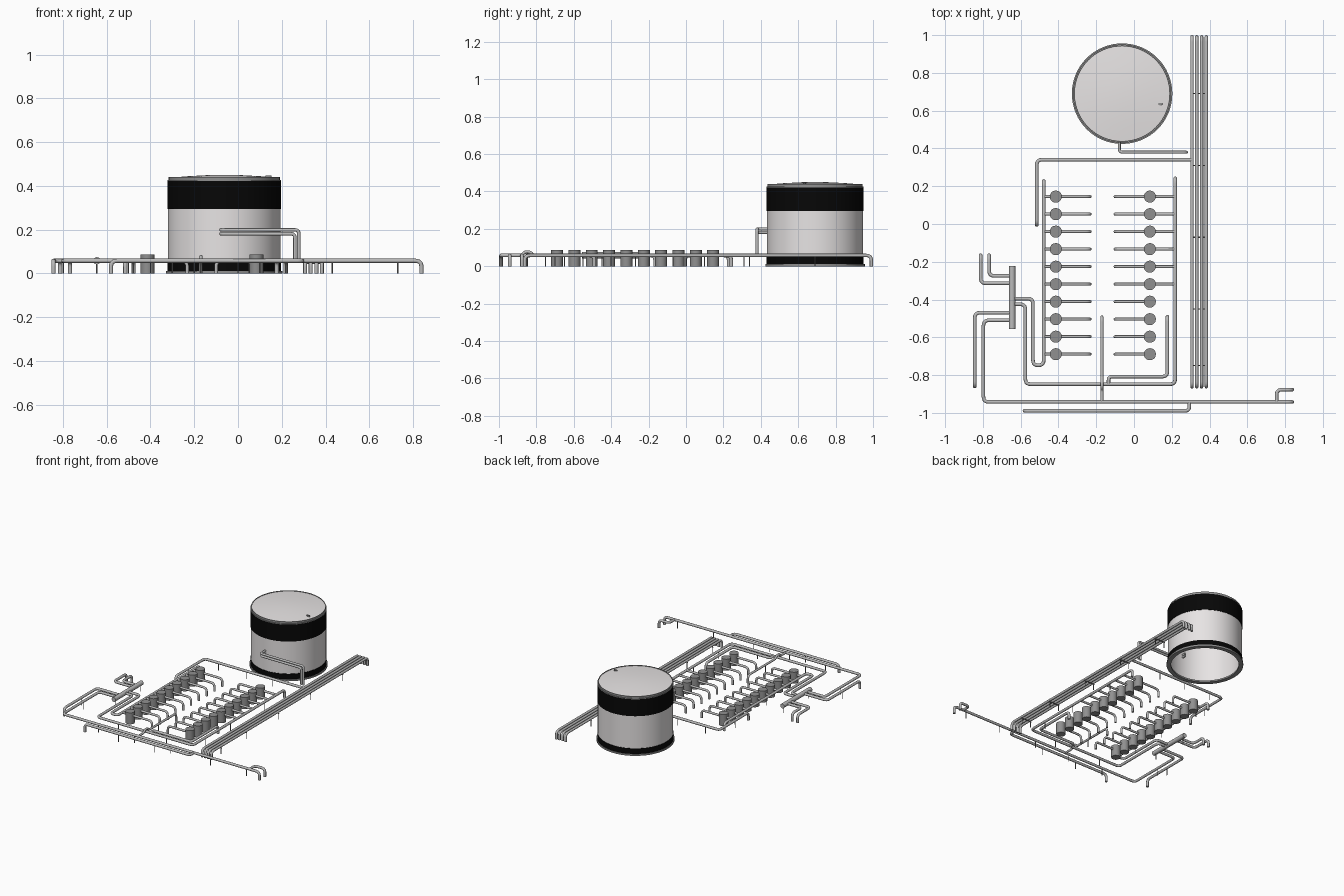
import bpy, bmesh, math
from mathutils import Vector

if "Cube" in bpy.data.objects:
    bpy.data.objects.remove(bpy.data.objects["Cube"])


def mat(name, v):
    m = bpy.data.materials.new(name)
    m.diffuse_color = (v[0], v[1], v[2], 1)
    m.use_nodes = True
    m.node_tree.nodes["Principled BSDF"].inputs["Base Color"].default_value = m.diffuse_color
    return m


LIGHT = mat("light_grey_paint", (0.80, 0.775, 0.775))
BLACK = mat("black_paint", (0.002, 0.002, 0.002))
METAL = mat("metal_grey", (0.28, 0.28, 0.28))
PIPE = mat("pipe_grey", (0.50, 0.50, 0.50))
Z, R = 0.058, 0.0095


def add(name, mesh, mats, angle=35):
    ob = bpy.data.objects.new(name, mesh)
    bpy.context.collection.objects.link(ob)
    for m in mats:
        mesh.materials.append(m)
    bpy.ops.object.select_all(action='DESELECT')
    ob.select_set(True)
    bpy.context.view_layer.objects.active = ob
    bpy.ops.object.shade_smooth_by_angle(angle=math.radians(angle))
    return ob


def lathe(name, profile, center, m, n=64):
    """Revolve (radius, z) points around a vertical axis."""
    bm = bmesh.new()
    vs = [bm.verts.new((r, 0, z)) for r, z in profile]
    es = [bm.edges.new(p) for p in zip(vs, vs[1:])]
    bmesh.ops.spin(bm, geom=vs + es, axis=(0, 0, 1), cent=(0, 0, 0),
                   steps=n, angle=2 * math.pi)
    bmesh.ops.remove_doubles(bm, verts=bm.verts, dist=1e-5)
    bmesh.ops.recalc_face_normals(bm, faces=bm.faces)
    bmesh.ops.translate(bm, verts=bm.verts, vec=(*center, 0))
    me = bpy.data.meshes.new(name)
    bm.to_mesh(me)
    bm.free()
    return add(name, me, [m])


def rounded(pts, rad):
    """Replace path corners with small arcs."""
    pts = [Vector(p) for p in pts]
    out = [pts[0]]
    for a, b, c in zip(pts, pts[1:], pts[2:]):
        r = min(rad, (a - b).length * 0.48, (c - b).length * 0.48)
        p, q = b + (a - b).normalized() * r, b + (c - b).normalized() * r
        for i in range(6):
            t = i / 5
            out.append(p * (1 - t) ** 2 + b * 2 * t * (1 - t) + q * t * t)
    return out + [pts[-1]]


def pipes(name, paths, radius=R, m=PIPE, rad=0.028, res=4):
    cu = bpy.data.curves.new(name, 'CURVE')
    cu.dimensions = '3D'
    cu.bevel_depth, cu.bevel_resolution, cu.use_fill_caps = radius, res, True
    for path in paths:
        pts = rounded(path, rad)
        s = cu.splines.new('POLY')
        s.points.add(len(pts) - 1)
        for sp, p in zip(s.points, pts):
            sp.co = (*p, 1)
    tmp = bpy.data.objects.new(name + "_curve", cu)
    bpy.context.collection.objects.link(tmp)
    dg = bpy.context.evaluated_depsgraph_get()
    me = bpy.data.meshes.new_from_object(tmp.evaluated_get(dg))
    bpy.data.objects.remove(tmp)
    me.materials.clear()
    bm = bmesh.new()
    bm.from_mesh(me)
    bmesh.ops.remove_doubles(bm, verts=bm.verts, dist=1e-6)
    bmesh.ops.recalc_face_normals(bm, faces=bm.faces)
    bm.to_mesh(me)
    bm.free()
    return add(name, me, [m], 65)


def run(*xy, start=False, end=False):
    """Level path; start / end drop to the ground when asked."""
    p = [(x, y, Z) for x, y in xy]
    if start:
        p.insert(0, (*xy[0], 0))
    if end:
        p.append((*xy[-1], 0))
    return p


# Storage tank: open-bottomed shell, bands, rim and shallow domed roof
C = (-0.063, 0.69)
lathe("tank_wall", [(0.257, 0.01), (0.257, 0.425)], C, LIGHT)
lathe("tank_upper_band", [(0.257, 0.295), (0.26, 0.295), (0.26, 0.422), (0.25, 0.422)], C, BLACK)
lathe("tank_lower_band", [(0.258, 0.012), (0.26, 0.012), (0.26, 0.052), (0.257, 0.052)], C, BLACK)
lathe("tank_base_flange", [(0.235, 0), (0.266, 0), (0.266, 0.012), (0.235, 0.012), (0.235, 0)], C, METAL)
lathe("tank_top_rim", [(0.26, 0.422), (0.26, 0.427), (0.254, 0.427), (0.254, 0.441),
                       (0.25, 0.441), (0.25, 0.422)], C, METAL)
lathe("tank_roof", [(0.251, 0.437), (0.17, 0.444), (0.08, 0.449), (0, 0.451)], C, LIGHT)
hatch = lathe("roof_hatch", [(0, 0.448), (0.014, 0.448), (0.014, 0.438)], (0, 0), METAL, 16)
hatch.scale = (1, 0.5, 1)
hatch.location = (0.14, 0.635, 0)

# Two nested outlet pipes on the tank
pipes("tank_outlet_pipes",
      [[(-0.078, 0.46, z), (-0.078, 0.38, z), (x, 0.38, z), (x, 0.38, Z)]
       for z, x in ((0.199, 0.278), (0.181, 0.26))], 0.008, rad=0.018)

# Four long parallel pipes
LONG = [0.307, 0.332, 0.358, 0.383]
pipes("long_pipes", [run((x, 0.991), (x, -0.862), start=True, end=True) for x in LONG], 0.009)

# Collector pipes around the well rows
pipes("collector_pipes", [
    run((0.305, 0.34), (-0.515, 0.34), (-0.515, -0.005), end=True),
    run((-0.478, 0.228), (-0.478, -0.748), (-0.535, -0.748), (-0.535, -0.395), (-0.645, -0.395), start=True),
    run((-0.645, -0.425), (-0.575, -0.425), (-0.575, -0.848), (0.218, -0.848), (0.218, 0.242), end=True),
    run((0.177, -0.49), (0.177, -0.808), (-0.135, -0.808), (-0.135, -0.848), start=True),
])

# Front pipes and their branches
pipes("front_pipes", [
    run((0.838, -0.942), (-0.797, -0.942), (-0.797, -0.51), (-0.645, -0.51), start=True),
    run((0.755, -0.942), (0.755, -0.877), (0.838, -0.877), end=True),
    run((-0.58, -0.989), (0.293, -0.989), (0.293, -0.942), start=True),
])

# Centre pipe hopping over the collector
hop = [(-0.818, Z), (-0.833, 0.077), (-0.863, 0.077), (-0.878, Z), (-0.942, Z)]
pipes("centre_pipe", [[(-0.17, -0.492, 0), (-0.17, -0.492, Z)] + [(-0.17, y, z) for y, z in hop]], 0.008)

# Header drum with side pipes
pipes("header_drum", [[(-0.645, -0.222, Z), (-0.645, -0.555, Z)]], 0.017)
pipes("header_side_pipes", [
    run((-0.645, -0.47), (-0.843, -0.47), (-0.843, -0.86), end=True),
    run((-0.645, -0.275), (-0.767, -0.275), (-0.767, -0.165), end=True),
    run((-0.645, -0.314), (-0.812, -0.314), (-0.812, -0.165), end=True),
])

# Two rows of wells with connecting arms
ROWS = [0.145 - 0.0927 * i for i in range(10)]
arms = []
for i, y in enumerate(ROWS):
    for side, x in (("left", -0.414), ("right", 0.084)):
        lathe(f"{side}_well_{i + 1}", [(0, 0), (0.032, 0), (0.032, 0.086), (0, 0.086)], (x, y), METAL, 20)
    arms.append(run((-0.478, y), (-0.232, y), end=True))
    arms.append(run((0.218 if i < 6 else 0.084, y), (-0.1, y), end=True))
pipes("well_arms", arms, 0.008)

# Thin support posts under the pipes
spots = [(x, -0.942) for x in (0.73, 0.43, 0.1, -0.2, -0.5)]
spots += [(x, -0.989) for x in (-0.3, 0.0)]
spots += [(x, -0.848) for x in (-0.4, 0.0)]
spots += [(x, 0.34) for x in (-0.4, -0.17, 0.05)]
spots += [(0.218, y) for y in (0.0, -0.4, -0.7)]
spots += [(-0.478, y) for y in (0.1, -0.27, -0.55)]
spots += [(-0.797, -0.7), (-0.843, -0.65), (-0.515, 0.15), (-0.17, -0.7),
          (-0.645, -0.24), (-0.645, -0.53)]
BRACKETS = (0.69, 0.31, -0.07, -0.45, -0.75)
spots += [(x, y) for x in (LONG[0], LONG[-1]) for y in BRACKETS]
pipes("support_posts", [[(x, y, 0), (x, y, Z - 0.005)] for x, y in spots], 0.003, METAL, res=1)
pipes("long_pipe_crossbars", [[(0.3, y, 0.046), (0.39, y, 0.046)] for y in BRACKETS],
      0.003, METAL, res=1)
